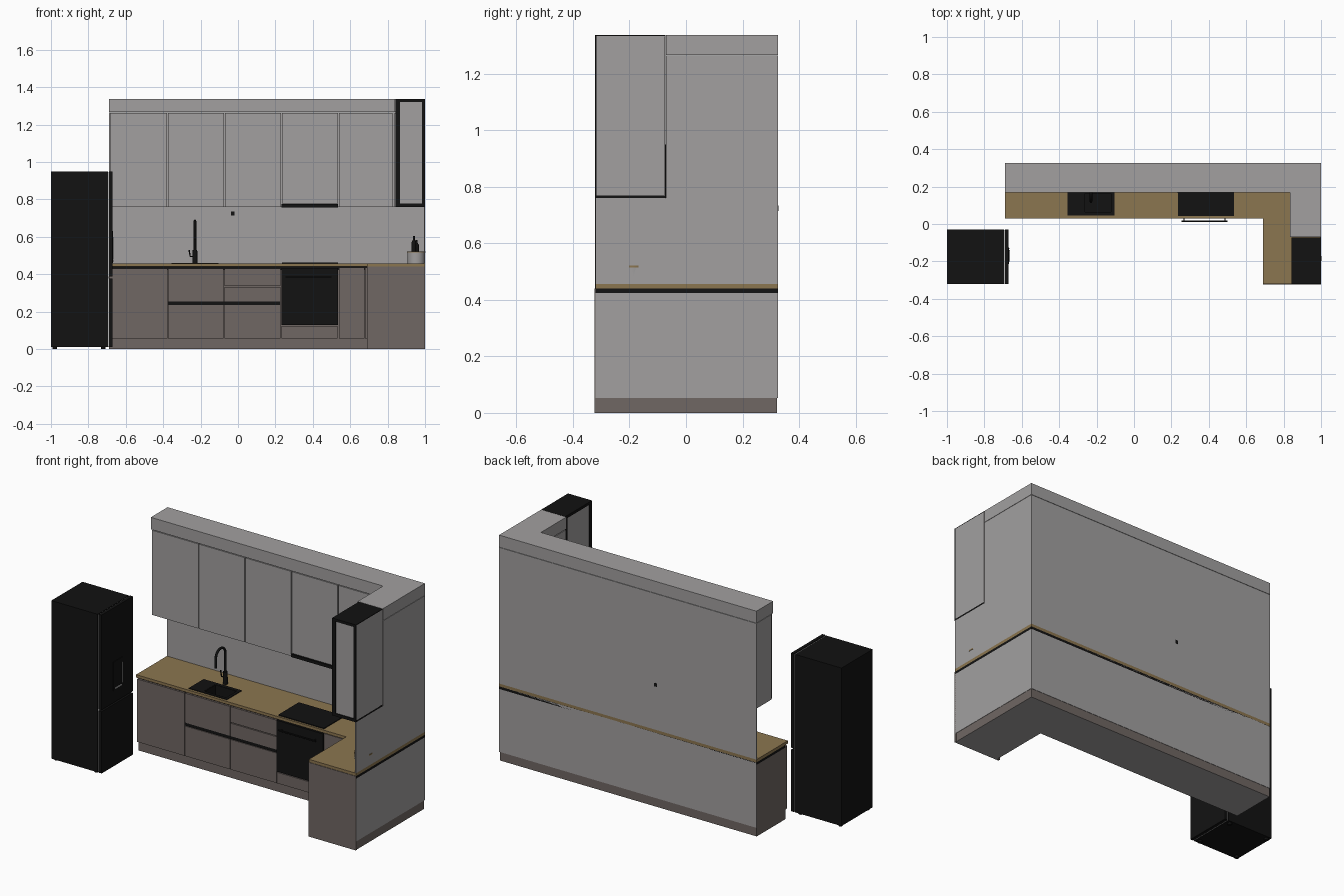
import bpy, bmesh, math
from mathutils import Vector

cube = bpy.data.objects.get("Cube")
if cube:
    bpy.data.objects.remove(cube, do_unlink=True)


def material(name, r, g, b):
    m = bpy.data.materials.new(name)
    m.use_nodes = True
    m.diffuse_color = (r, g, b, 1)
    m.node_tree.nodes["Principled BSDF"].inputs["Base Color"].default_value = (r, g, b, 1)
    return m


GREY = material("pale grey lacquer", 0.36, 0.35, 0.35)
BROWN = material("taupe lacquer", 0.16, 0.135, 0.125)
WOOD = material("oak worktop", 0.26, 0.18, 0.08)
BLACK = material("black", 0.006, 0.006, 0.006)
STEEL = material("steel", 0.5, 0.5, 0.5)


def finish(name, bm, *mats):
    bmesh.ops.recalc_face_normals(bm, faces=bm.faces)
    me = bpy.data.meshes.new(name)
    bm.to_mesh(me)
    bm.free()
    for m in mats:
        me.materials.append(m)
    ob = bpy.data.objects.new(name, me)
    bpy.context.scene.collection.objects.link(ob)
    return ob


def prism(name, pts, z0, z1, *mats):
    bm = bmesh.new()
    face = bm.faces.new([bm.verts.new((x, y, z0)) for x, y in pts])
    up = bmesh.ops.extrude_face_region(bm, geom=[face])["geom"]
    bmesh.ops.translate(bm, vec=(0, 0, z1 - z0),
                        verts=[v for v in up if isinstance(v, bmesh.types.BMVert)])
    return finish(name, bm, *mats)


def box(name, x, y, z, *mats):
    return prism(name, [(x[0], y[0]), (x[1], y[0]), (x[1], y[1]), (x[0], y[1])], *z, *mats)


def tube(name, points, radius, mat):
    cu = bpy.data.curves.new(name, "CURVE")
    cu.dimensions = "3D"
    cu.bevel_depth = radius
    cu.bevel_resolution = 3
    cu.use_fill_caps = True
    sp = cu.splines.new("POLY")
    sp.points.add(len(points) - 1)
    for p, co in zip(sp.points, points):
        p.co = (*co, 1)
    cu.materials.append(mat)
    ob = bpy.data.objects.new(name, cu)
    bpy.context.scene.collection.objects.link(ob)
    return ob


def lathe(name, profile, centre, mat, sides=24):
    bm = bmesh.new()
    vs = [bm.verts.new((centre[0] + r, centre[1], z)) for r, z in profile]
    edges = [bm.edges.new(p) for p in zip(vs, vs[1:])]
    bmesh.ops.spin(bm, geom=vs + edges, cent=(*centre, 0), axis=(0, 0, 1),
                   angle=math.tau, steps=sides)
    bmesh.ops.remove_doubles(bm, verts=bm.verts, dist=0.0005)
    ob = finish(name, bm, mat)
    for p in ob.data.polygons:
        p.use_smooth = abs(p.normal.z) < 0.7
    return ob


LEFT, RIGHT, BACK, FRONT = -0.69, 1.0, 0.325, -0.32


def ell(xi, yi, end=FRONT):
    return [(LEFT, BACK), (RIGHT, BACK), (RIGHT, end), (xi, end), (xi, yi), (LEFT, yi)]


def wall(name, z, thick, mat):
    """Thin corner panel along the back and the right-hand end."""
    return prism(name, ell(RIGHT - thick, BACK - thick), *z, mat)


# Base units: plinth, carcass, grey backing
plinth = prism("plinth", ell(0.705, 0.05), 0, 0.055, BROWN, GREY)
for p in plinth.data.polygons:
    p.material_index = int(p.normal.z < -0.5)
base = prism("base_carcass", ell(0.70, 0.046), 0.055, 0.425, BROWN)
for ob in (plinth, base):
    for v in ob.data.vertices:
        v.co.x = min(v.co.x, 0.997)
        v.co.y = min(v.co.y, 0.322)
prism("shadow_gap", ell(0.71, 0.055), 0.425, 0.44, BLACK)
wall("base_backing", (0.052, 0.44), 0.002, GREY)
worktop = prism("worktop", ell(0.69, 0.03), 0.44, 0.457, WOOD)

# Base fronts: x range then z range
fronts = [(-0.688, -0.377, 0.057, 0.43), (-0.373, -0.077, 0.255, 0.43),
          (-0.373, -0.077, 0.057, 0.235), (-0.073, 0.228, 0.337, 0.43),
          (-0.073, 0.228, 0.255, 0.332), (-0.073, 0.228, 0.057, 0.235),
          (0.232, 0.533, 0.057, 0.122), (0.539, 0.676, 0.057, 0.435),
          (0.68, 0.692, 0.057, 0.435)]
for i, (a, b, c, d) in enumerate(fronts):
    box(f"base_front_{i + 1}", (a, b), (0.035, 0.047), (c, d), BROWN)
box("handle_channel", (-0.373, 0.228), (0.04, 0.047), (0.235, 0.255), BLACK)
for y in (-0.31, -0.135):
    box("return_door", (0.69, 0.701), (y, y + 0.17), (0.057, 0.43), BROWN)
box("return_end_panel", (0.69, RIGHT), (FRONT - 0.003, FRONT + 0.01), (0, 0.44), BROWN)

# Oven with bar handle
box("oven_door", (0.232, 0.535), (0.032, 0.047), (0.128, 0.432), BLACK)
tube("oven_handle", [(0.255, 0.014, 0.385), (0.5, 0.014, 0.385)], 0.004, BLACK)
for x in (0.268, 0.487):
    tube("oven_handle_post", [(x, 0.014, 0.385), (x, 0.035, 0.385)], 0.003, BLACK)

# Hob and hood
box("hob", (0.235, 0.535), (0.042, 0.235), (0.456, 0.462), BLACK)
box("hood", (0.232, 0.535), (0.165, 0.31), (0.757, 0.775), BLACK)

# Sink: opening cut through the worktop, lined with a bowl
cutter = box("sink_cutter", (-0.265, -0.12), (0.06, 0.165), (0.385, 0.5), BLACK)
sink = box("sink_deck", (-0.355, -0.105), (0.045, 0.185), (0.452, 0.461), BLACK)
for ob in (worktop, base, sink, bpy.data.objects["shadow_gap"]):
    mod = ob.modifiers.new("opening", "BOOLEAN")
    mod.object = cutter
    mod.operation = "DIFFERENCE"
    mod.solver = "EXACT"
cutter.hide_render = True
cutter.hide_set(True)
box("sink_floor", (-0.265, -0.12), (0.06, 0.165), (0.383, 0.39), BLACK)
for x in (-0.265, -0.123):
    box("sink_side", (x, x + 0.003), (0.06, 0.165), (0.385, 0.46), BLACK)
for y in (0.06, 0.162):
    box("sink_side", (-0.265, -0.12), (y, y + 0.003), (0.385, 0.46), BLACK)

# Faucet
bend = [(-0.23, 0.165 + 0.045 * math.cos(t * math.pi / 10),
         0.64 + 0.045 * math.sin(t * math.pi / 10)) for t in range(11)]
tube("faucet_neck", [(-0.23, 0.21, 0.457)] + bend + [(-0.23, 0.12, 0.585)], 0.007, BLACK)
lathe("faucet_base", [(0, 0.457), (0.014, 0.457), (0.012, 0.53), (0, 0.53)], (-0.23, 0.21), BLACK)
tube("faucet_lever", [(-0.23, 0.21, 0.495), (-0.255, 0.21, 0.495), (-0.262, 0.21, 0.53)], 0.004, BLACK)

# Splashback and socket
wall("splashback", (0.457, 0.76), 0.006, GREY)
box("socket", (-0.037, -0.02), (0.315, 0.327), (0.714, 0.734), BLACK)

# Wall units with doors and top band
prism("wall_units", ell(0.848, 0.182, -0.07), 0.76, 1.265, GREY)
prism("top_band", ell(0.835, 0.168, -0.07), 1.267, 1.338, GREY)
stops = [-0.688, -0.377, -0.072, 0.233, 0.538, 0.828]
for i, (a, b) in enumerate(zip(stops, stops[1:])):
    box(f"wall_door_{i + 1}", (a + 0.003, b - 0.003), (0.17, 0.182),
        (0.778 if i == 3 else 0.76, 1.262), GREY)
box("return_wall_door", (0.837, 0.849), (-0.068, 0.168), (0.76, 1.262), GREY)

# Display cabinet: pale core in a black frame
cx, cy, cz = (0.843, 1.0), (-0.322, -0.072), (0.76, 1.338)
box("display_core", (0.848, 1.0), (-0.317, -0.074), (0.77, 1.334), GREY)
box("display_top", cx, cy, (1.332, 1.338), BLACK)
box("display_bottom", cx, cy, (0.76, 0.772), BLACK)
for x in ((0.843, 0.865), (0.985, 1.0)):
    box("display_front_stile", x, (-0.322, -0.315), cz, BLACK)
for z in ((0.76, 0.777), (1.322, 1.338)):
    box("display_front_rail", cx, (-0.322, -0.315), z, BLACK)
    box("display_side_rail", (0.843, 0.85), cy, z, BLACK)
for y in ((-0.322, -0.3), (-0.094, -0.072)):
    box("display_side_stile", (0.843, 0.85), y, cz, BLACK)

# Pot with wooden lid and bottles
lathe("pot", [(0, 0.457), (0.046, 0.457), (0.048, 0.515), (0, 0.515)], (0.953, -0.185), GREY)
lathe("pot_lid", [(0, 0.515), (0.05, 0.515), (0.05, 0.522), (0, 0.522)], (0.953, -0.185), WOOD)
for x, y, h in ((0.94, -0.185, 0.083), (0.955, -0.165, 0.06)):
    lathe("bottle", [(0, 0.522), (0.012, 0.522), (0.012, 0.522 + h * 0.6),
                     (0.005, 0.522 + h * 0.75), (0.005, 0.522 + h), (0, 0.522 + h)], (x, y), BLACK, 16)

# Refrigerator, opening towards +x
fy = (-0.322, -0.03)
box("fridge_body", (-1, -0.696), fy, (0.01, 0.948), BLACK)
box("fridge_gasket", (-0.696, -0.689), (-0.317, -0.035), (0.012, 0.945), STEEL)
box("fridge_upper_door", (-0.689, -0.67), fy, (0.387, 0.95), BLACK)
box("fridge_lower_door", (-0.689, -0.67), fy, (0.01, 0.377), BLACK)
for x in (-0.98, -0.72):
    for y in (-0.3, -0.05):
        lathe("fridge_foot", [(0, 0), (0.012, 0), (0.012, 0.012), (0, 0.012)], (x, y), BLACK, 12)
box("dispenser_panel", (-0.67, -0.667), (-0.215, -0.125), (0.46, 0.63), BLACK)
box("dispenser_trim", (-0.667, -0.665), (-0.133, -0.128), (0.48, 0.6), STEEL)
box("dispenser_tray", (-0.667, -0.663), (-0.2, -0.14), (0.468, 0.474), STEEL)
